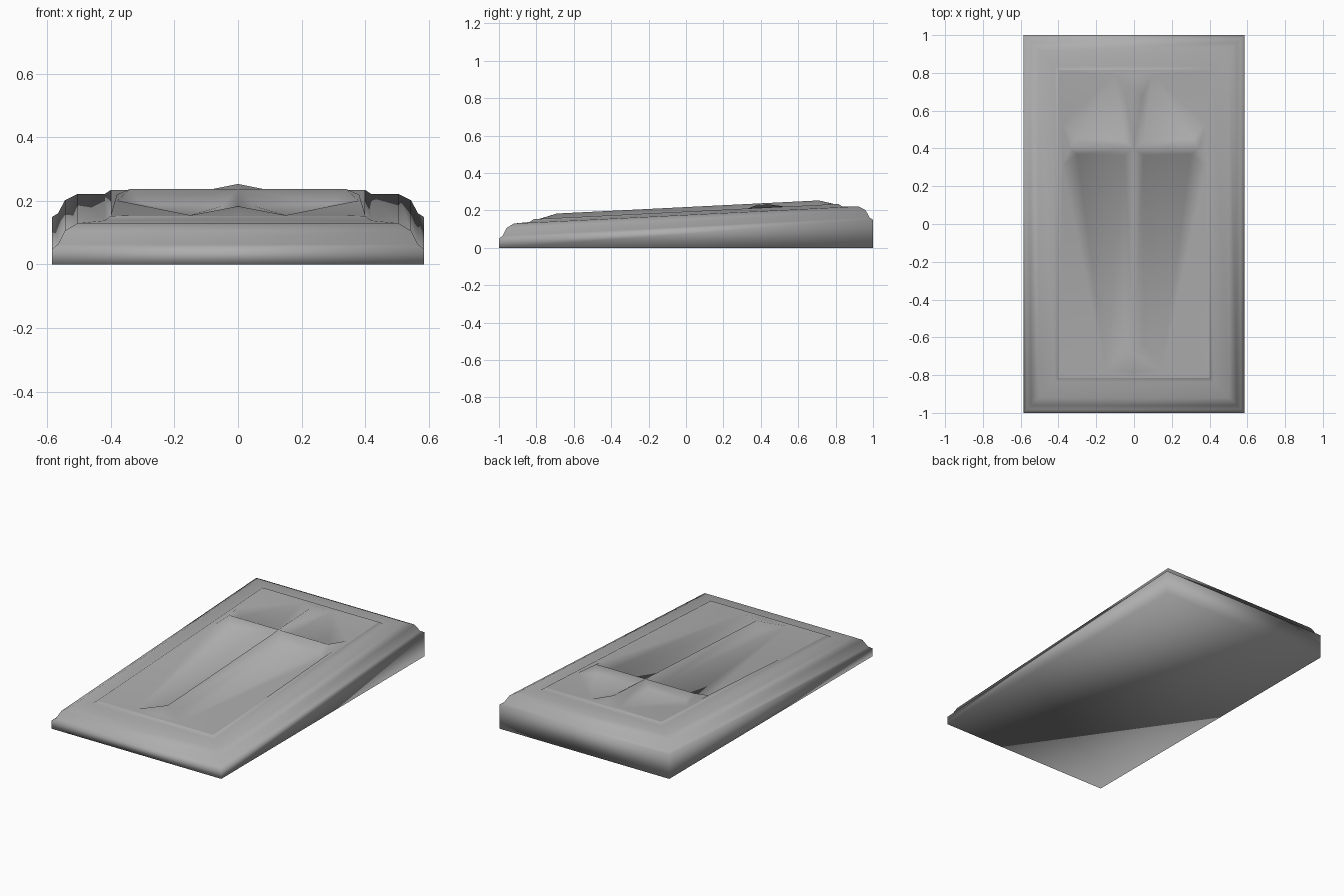
import bpy
import bmesh

if "Cube" in bpy.data.objects:
    bpy.data.objects.remove(bpy.data.objects["Cube"])

# Dark grey stone
stone = bpy.data.materials.new("dark_stone")
stone.diffuse_color = (0.42, 0.42, 0.42, 1)
stone.use_nodes = True
stone.node_tree.nodes["Principled BSDF"].inputs["Base Color"].default_value = stone.diffuse_color


def tilt(y, h):
    """Height h measured above the sloping plane of the slab."""
    return 0.10 + 0.05 * y + h


def finish(bm, name):
    mesh = bpy.data.meshes.new(name)
    bm.to_mesh(mesh)
    bm.free()
    mesh.materials.append(stone)
    for face in mesh.polygons:
        face.use_smooth = True
    ob = bpy.data.objects.new(name, mesh)
    bpy.context.collection.objects.link(ob)
    return ob


HX, HY = 0.585, 1.0
PANEL_INSET, PANEL_H = 0.185, 0.094

# Moulded slab: mitred profile (inset, height above slope) swept round the rectangle
profile = [(0, 0.0), (0.018, 0.012), (0.04, 0.054), (0.08, 0.076),
           (0.165, 0.08), (PANEL_INSET, PANEL_H)]
bm = bmesh.new()
corners = [(-1, -1), (1, -1), (1, 1), (-1, 1)]
rings = [[bm.verts.new((sx * HX, sy * HY, 0)) for sx, sy in corners]]
for inset, h in profile:
    ring = []
    for sx, sy in corners:
        x, y = sx * (HX - inset), sy * (HY - inset)
        ring.append(bm.verts.new((x, y, tilt(y, h))))
    rings.append(ring)
bm.faces.new(rings[0][::-1])
for lo, hi in zip(rings, rings[1:]):
    for i in range(4):
        j = (i + 1) % 4
        bm.faces.new((lo[i], lo[j], hi[j], hi[i]))
finish(bm, "moulded_slab")

# Relief panel: right half of the flared cross, its recesses and the flat surround
RIDGE, SUNK = 0.118, 0.066
px, py = HX - PANEL_INSET, HY - PANEL_INSET
points = {
    "mid_front": (0, -py, PANEL_H), "front": (px, -py, PANEL_H),
    "back": (px, py, PANEL_H), "mid_back": (0, py, PANEL_H),
    # tips of the flared ends
    "foot_mid": (0, -0.785, PANEL_H), "foot": (0.15, -0.78, PANEL_H),
    "arm_low": (0.38, 0.31, 0.086), "arm_high": (0.38, 0.53, PANEL_H),
    "head": (0.10, 0.79, PANEL_H), "head_mid": (0, 0.795, PANEL_H),
    # sunken corners where the bars meet, and where they start to flare
    "pit_low": (0.05, 0.365, SUNK), "pit_high": (0.05, 0.44, SUNK + 0.015),
    "shaft_low": (0.05, -0.64, SUNK + 0.016), "arm_low_in": (0.30, 0.37, SUNK + 0.006),
    "arm_high_in": (0.31, 0.45, 0.088), "head_in": (0.045, 0.68, 0.088),
    # ridges
    "centre": (0, 0.40, RIDGE), "arm_ridge": (0.34, 0.40, RIDGE),
    "foot_ridge": (0, -0.69, RIDGE), "head_ridge": (0, 0.71, RIDGE),
}
faces = [
    # flat surround
    "mid_front front foot foot_mid", "front arm_low foot",
    "front back arm_high arm_low", "back head arm_high",
    "back mid_back head_mid head",
    # sunken triangles between the arms
    "foot arm_low arm_low_in", "foot arm_low_in pit_low", "foot pit_low shaft_low",
    "arm_high_in arm_high head", "pit_high arm_high_in head", "pit_high head head_in",
    # steep sides and flared ends of the cross
    "foot_ridge shaft_low pit_low centre", "foot_ridge foot shaft_low",
    "foot_mid foot foot_ridge",
    "centre pit_low arm_low_in arm_ridge", "arm_ridge arm_low_in arm_low",
    "arm_ridge arm_low arm_high",
    "centre arm_ridge arm_high_in pit_high", "arm_ridge arm_high arm_high_in",
    "centre pit_high head_in head_ridge", "head_ridge head_in head",
    "head_ridge head head_mid",
]
bm = bmesh.new()
verts = {k: bm.verts.new((x, y, tilt(y, h))) for k, (x, y, h) in points.items()}
for names in faces:
    face = bm.faces.new([verts[n] for n in names.split()])
    face.normal_update()
    if face.normal.z < 0:
        face.normal_flip()
panel = finish(bm, "cross_relief_panel")
mirror = panel.modifiers.new("mirror", 'MIRROR')
mirror.use_axis[0] = True
mirror.use_clip = True
